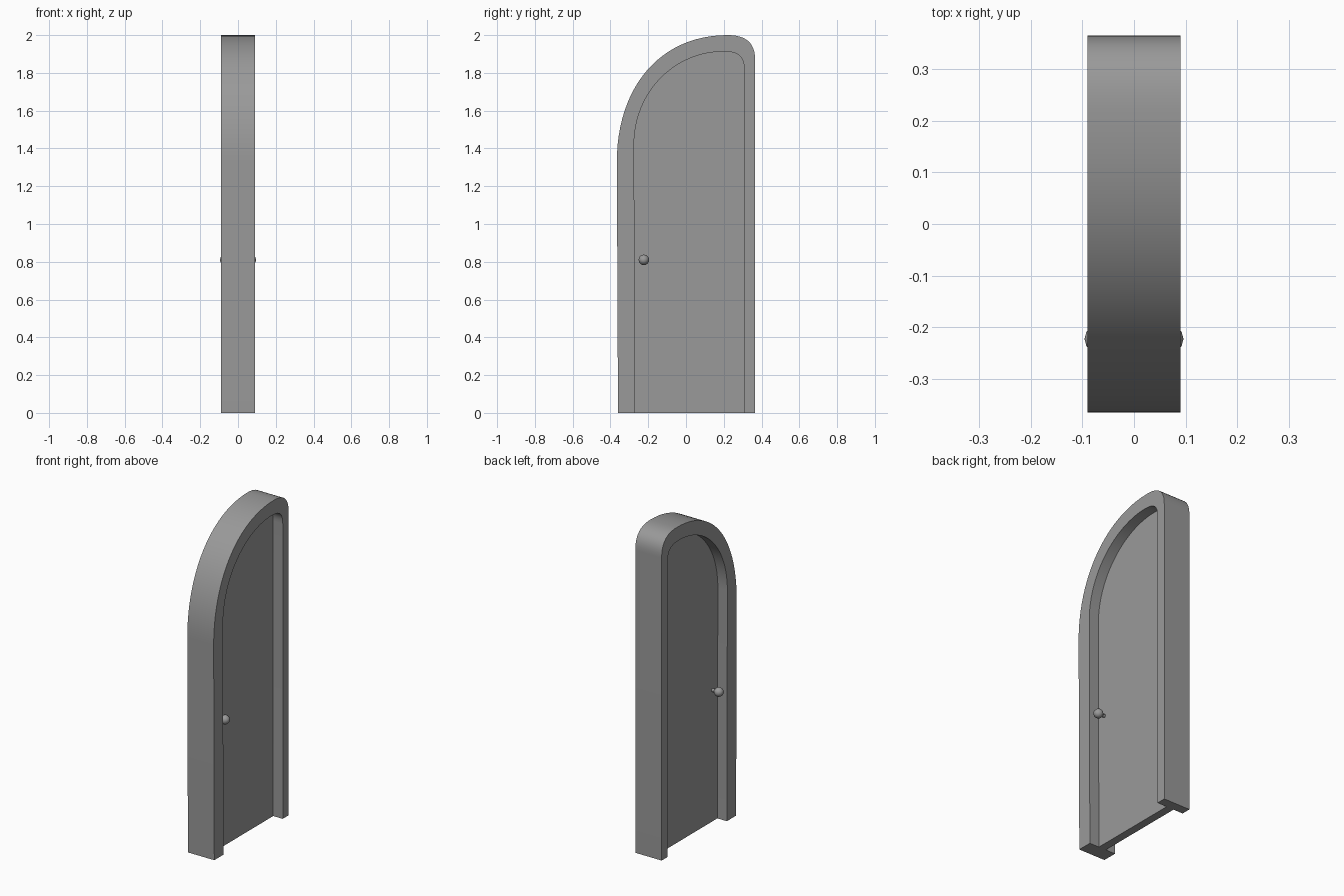
import bpy, bmesh, math
from mathutils import Vector, Matrix
from mathutils.geometry import interpolate_bezier

if "Cube" in bpy.data.objects:
    bpy.data.objects.remove(bpy.data.objects["Cube"])

FRAME_HALF, PANEL_HALF = 0.09, 0.025

grey = bpy.data.materials.new("dark_grey")
grey.diffuse_color = (0.32, 0.32, 0.32, 1)
grey.use_nodes = True
grey.node_tree.nodes["Principled BSDF"].inputs["Base Color"].default_value = grey.diffuse_color


def outline(left_foot, arch, corner, right_foot):
    """Lopsided arch in the (y, z) plane, from left foot to right foot."""
    pts = [left_foot]
    for seg, n in ((arch, 25), (corner, 13)):
        curve = interpolate_bezier(*[Vector((*p, 0)) for p in seg], n)
        pts += [(p.x, p.y) for p in curve[(seg is corner):]]
    return pts + [right_foot]


def finish(bm, name):
    bmesh.ops.recalc_face_normals(bm, faces=bm.faces)
    mesh = bpy.data.meshes.new(name)
    bm.to_mesh(mesh)
    bm.free()
    mesh.materials.append(grey)
    obj = bpy.data.objects.new(name, mesh)
    bpy.context.collection.objects.link(obj)
    bpy.ops.object.select_all(action='DESELECT')
    obj.select_set(True)
    bpy.context.view_layer.objects.active = obj
    bpy.ops.object.shade_smooth_by_angle(angle=math.radians(35))
    return obj


def extrude_x(bm, half):
    ret = bmesh.ops.extrude_face_region(bm, geom=bm.faces[:])
    verts = [v for v in ret['geom'] if isinstance(v, bmesh.types.BMVert)]
    bmesh.ops.translate(bm, verts=verts, vec=(2 * half, 0, 0))


outer = outline((-0.36, 0),
                [(-0.366, 1.33), (-0.366, 1.72), (-0.14, 2.0), (0.22, 2.0)],
                [(0.22, 2.0), (0.31, 2.0), (0.366, 1.965), (0.366, 1.87)],
                (0.366, 0))
inner = outline((-0.27, 0),
                [(-0.275, 1.42), (-0.275, 1.70), (-0.06, 1.913), (0.2, 1.913)],
                [(0.2, 1.913), (0.27, 1.913), (0.308, 1.893), (0.308, 1.82)],
                (0.308, 0))

# Frame: band between the two arches
bm = bmesh.new()
rows = [[bm.verts.new((-FRAME_HALF, y, z)) for y, z in line] for line in (outer, inner)]
for i in range(len(outer) - 1):
    bm.faces.new((rows[0][i], rows[0][i + 1], rows[1][i + 1], rows[1][i]))
extrude_x(bm, FRAME_HALF)
finish(bm, "door_frame")

# Door panel filling the inner arch
bm = bmesh.new()
bm.faces.new([bm.verts.new((-PANEL_HALF, y, z)) for y, z in inner])
extrude_x(bm, PANEL_HALF)
finish(bm, "door_panel")

# Knob and stem on each face
for side, name in ((1, "knob_right"), (-1, "knob_left")):
    turn = Matrix.Rotation(math.pi / 2, 4, 'Y')
    bm = bmesh.new()
    bmesh.ops.create_uvsphere(bm, u_segments=16, v_segments=6, radius=0.028,
                              matrix=Matrix.Translation((side * 0.068, -0.223, 0.81)) @ turn)
    bmesh.ops.create_cone(bm, cap_ends=True, segments=12, radius1=0.01, radius2=0.01,
                          depth=0.04,
                          matrix=Matrix.Translation((side * 0.038, -0.223, 0.81)) @ turn)
    finish(bm, name)
